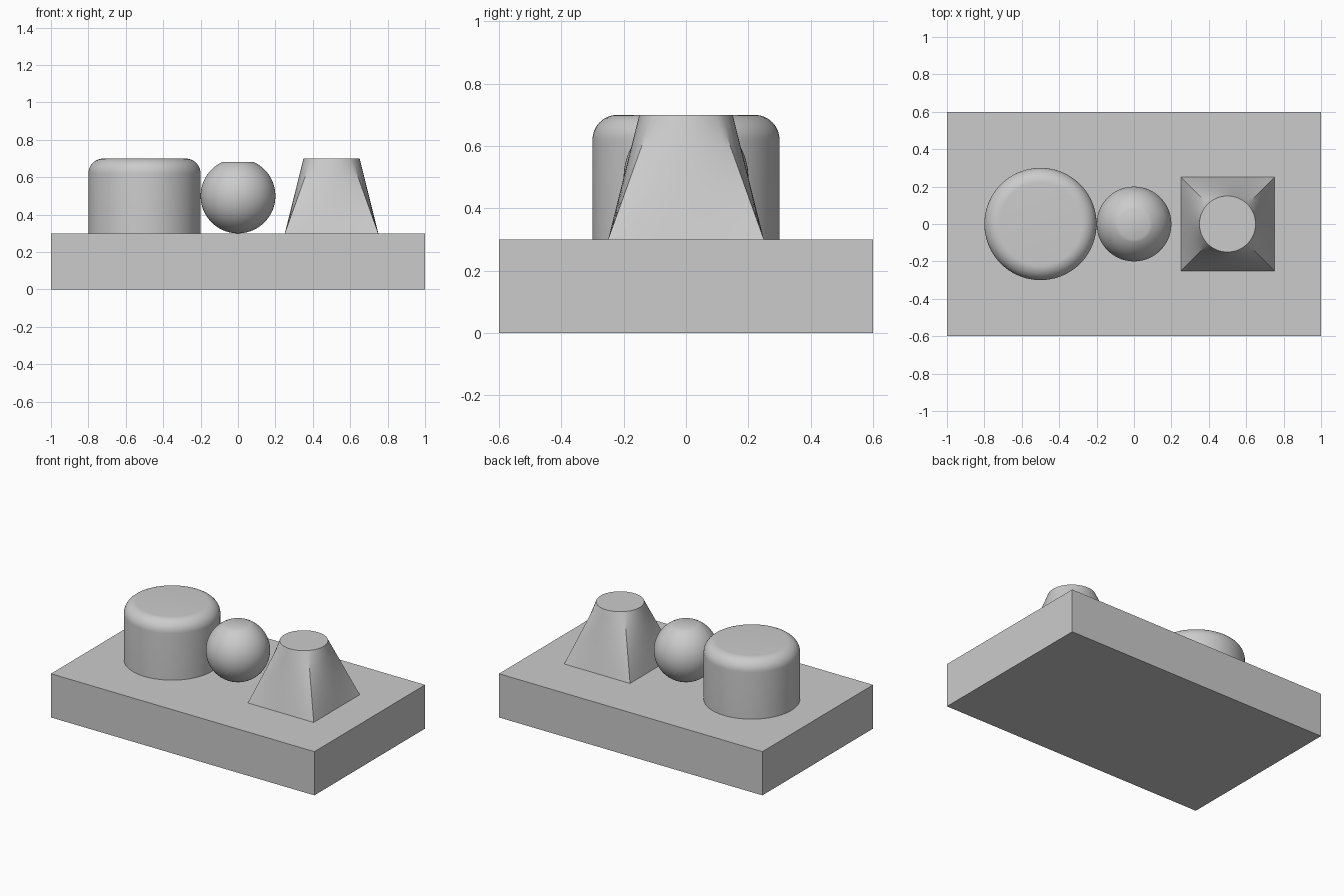
import bpy, bmesh
from math import sin, cos, pi, radians, asin, sqrt

if "Cube" in bpy.data.objects:
    bpy.data.objects.remove(bpy.data.objects["Cube"])


def make_object(name, bm, smooth_angle=None):
    bmesh.ops.remove_doubles(bm, verts=bm.verts, dist=1e-5)
    bmesh.ops.recalc_face_normals(bm, faces=bm.faces)
    mesh = bpy.data.meshes.new(name)
    bm.to_mesh(mesh)
    bm.free()
    obj = bpy.data.objects.new(name, mesh)
    bpy.context.collection.objects.link(obj)
    if smooth_angle:
        bpy.ops.object.select_all(action='DESELECT')
        obj.select_set(True)
        bpy.context.view_layer.objects.active = obj
        bpy.ops.object.shade_smooth_by_angle(angle=radians(smooth_angle))
    return obj


def skin_rings(rings):
    """Bridge equally sized closed rings and cap both ends."""
    bm = bmesh.new()
    rows = [[bm.verts.new(p) for p in ring] for ring in rings]
    n = len(rows[0])
    for a, b in zip(rows, rows[1:]):
        for i in range(n):
            j = (i + 1) % n
            bm.faces.new((a[i], a[j], b[j], b[i]))
    bm.faces.new(rows[0][::-1])
    bm.faces.new(rows[-1])
    return bm


def lathe(profile, cx, steps=96):
    return skin_rings([[(cx + r * cos(2 * pi * i / steps), r * sin(2 * pi * i / steps), z)
                        for i in range(steps)] for r, z in profile])


# Rectangular slab
bm = bmesh.new()
bmesh.ops.create_cube(bm, size=1)
for v in bm.verts:
    v.co = (v.co.x * 2, v.co.y * 1.2, (v.co.z + 0.5) * 0.3)
make_object("base_slab", bm)

# Cylinder with a rounded top rim
fillet = 0.08
profile = [(0.3, 0.3)] + [(0.3 - fillet + fillet * cos(a), 0.7 - fillet + fillet * sin(a))
                          for a in (pi / 2 * k / 12 for k in range(13))]
make_object("rounded_cylinder", lathe(profile, -0.5), 30)

# Ball with a slightly flattened top
top = asin(0.91)
angles = [radians(-89) + (top + radians(89)) * k / 32 for k in range(33)]
make_object("ball", lathe([(0.2 * cos(a), 0.5 + 0.2 * sin(a)) for a in angles], 0, 64), 40)

# Loft from a square foot to a round top
side, levels = 16, 12
square, circle = [], []
for q in range(4):
    for k in range(side):
        t = k / side
        c, s = cos(q * pi / 2), sin(q * pi / 2)
        x, y = 0.25, -0.25 + 0.5 * t
        square.append((c * x - s * y, s * x + c * y))
        a = q * pi / 2 - pi / 4 + t * pi / 2
        circle.append((0.15 * cos(a), 0.15 * sin(a)))
rings = []
for level in range(levels + 1):
    t = level / levels
    rings.append([(0.5 + p[0] * (1 - t) + c[0] * t, p[1] * (1 - t) + c[1] * t, 0.3 + 0.4 * t)
                  for p, c in zip(square, circle)])
make_object("square_to_round_loft", skin_rings(rings), 30)
